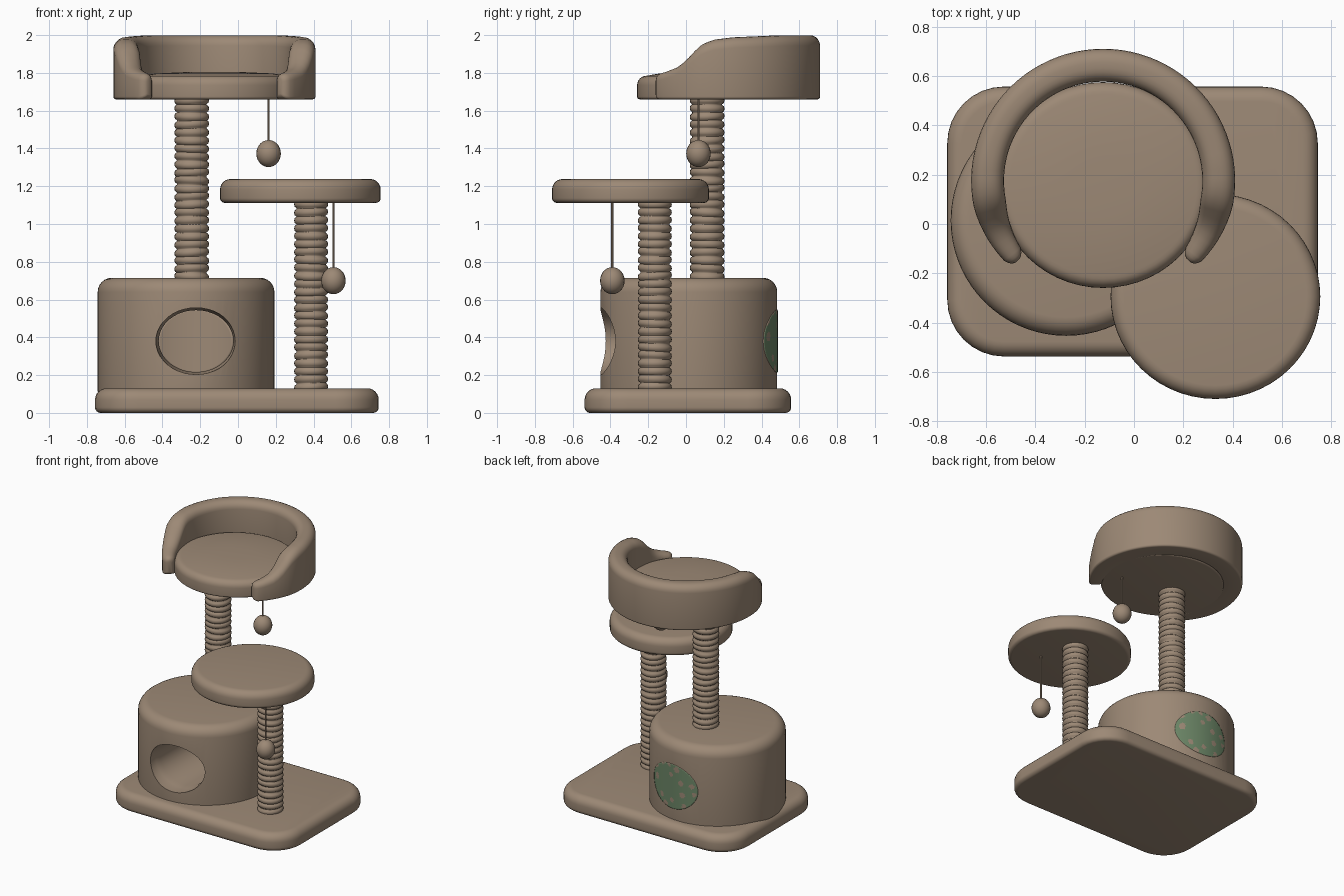
import bpy, bmesh, math, random
from math import sin, cos, pi, radians

if "Cube" in bpy.data.objects:
    bpy.data.objects.remove(bpy.data.objects["Cube"])

random.seed(4)


def material(name, rgb):
    m = bpy.data.materials.new(name)
    m.diffuse_color = (*rgb, 1)
    m.use_nodes = True
    m.node_tree.nodes["Principled BSDF"].inputs["Base Color"].default_value = m.diffuse_color
    return m


PLUSH = material("brown plush", (0.335, 0.25, 0.18))
GREEN = material("green fabric", (0.15, 0.24, 0.135))


def finish(name, bm, mats=(PLUSH,), angle=40):
    me = bpy.data.meshes.new(name)
    bm.to_mesh(me)
    bm.free()
    ob = bpy.data.objects.new(name, me)
    bpy.context.collection.objects.link(ob)
    for m in mats:
        me.materials.append(m)
    smooth(ob, angle)
    return ob


def smooth(ob, angle=40):
    for p in ob.data.polygons:
        p.use_smooth = True
    ob.data.set_sharp_from_angle(angle=radians(angle))


def loft(name, rings, angle=40):
    """Skin a list of equal closed rings and cap both ends."""
    bm = bmesh.new()
    vs = [[bm.verts.new(p) for p in r] for r in rings]
    n = len(vs[0])
    for a, b in zip(vs, vs[1:]):
        for i in range(n):
            j = (i + 1) % n
            bm.faces.new((a[i], a[j], b[j], b[i]))
    bm.faces.new(vs[0][::-1])
    bm.faces.new(vs[-1])
    bmesh.ops.recalc_face_normals(bm, faces=bm.faces)
    return finish(name, bm, angle=angle)


def edge_profile(z0, z1, b0, b1, k=6):
    """(inset, z) pairs of an upright wall with rounded lower and upper edges."""
    low = [(b0 * (1 - sin(t)), z0 + b0 * (1 - cos(t))) for t in (pi / 2 * i / k for i in range(k + 1))]
    top = [(b1 * (1 - cos(t)), z1 - b1 * (1 - sin(t))) for t in (pi / 2 * i / k for i in range(k + 1))]
    return low + top


def disc(name, cx, cy, rx, ry, profile, n=56):
    return loft(name, [[(cx + (rx - d) * cos(2 * pi * i / n), cy + (ry - d) * sin(2 * pi * i / n), z)
                        for i in range(n)] for d, z in profile])


# Base board with rounded corners
def round_rect(x0, x1, y0, y1, r, d, z):
    pts = []
    for cx, cy, a0 in ((x1 - r, y1 - r, 0), (x0 + r, y1 - r, 90), (x0 + r, y0 + r, 180), (x1 - r, y0 + r, 270)):
        for i in range(9):
            a = radians(a0 + 90 * i / 8)
            pts.append((cx + (r - d) * cos(a), cy + (r - d) * sin(a), z))
    return pts


loft("base_board", [round_rect(-0.757, 0.745, -0.537, 0.557, 0.23, d, z)
                    for d, z in edge_profile(0, 0.13, 0.03, 0.06)])

# Hideaway house with an oval tunnel
HX, HY, HR = -0.275, 0.015, 0.468
house = disc("hideaway_house", HX, HY, HR, HR, edge_profile(0.11, 0.715, 0.005, 0.075), 72)
OX, OZ, RX, RZ = -0.222, 0.38, 0.215, 0.178
cutter = loft("tunnel_cutter", [[(OX + RX * s * cos(2 * pi * i / 40), y, OZ + RZ * s * sin(2 * pi * i / 40))
                                 for i in range(40)]
                                for y, s in ((-0.6, 1.0), (-0.41, 0.99), (-0.37, 0.96), (-0.33, 0.92), (0.6, 0.92))])
cutter.hide_render = True
mod = house.modifiers.new("tunnel", 'BOOLEAN')
mod.operation = 'DIFFERENCE'
mod.solver = 'EXACT'
mod.object = cutter
bpy.context.view_layer.objects.active = house
bpy.ops.object.modifier_apply(modifier=mod.name)
bpy.data.objects.remove(cutter, do_unlink=True)
smooth(house)

# Spotted fabric panel closing the tunnel at the back
bm = bmesh.new()
spots = []
while len(spots) < 17:
    p = (random.uniform(-0.19, 0.19), random.uniform(-0.16, 0.16))
    if all(math.dist(p, q) > 0.062 for q, _ in spots):
        spots.append((p, random.uniform(0.012, 0.024)))
RINGS, SEGS = 26, 84
grid = []
for k in range(RINGS + 1):
    s = 0.935 * max(k, 0.05) / RINGS
    row = []
    for i in range(SEGS):
        x = OX + RX * s * cos(2 * pi * i / SEGS)
        z = OZ + RZ * s * sin(2 * pi * i / SEGS)
        row.append(bm.verts.new((x, HY + math.sqrt((HR + 0.003) ** 2 - (x - HX) ** 2), z)))
    grid.append(row)
bm.faces.new(grid[0][::-1])
for a, b in zip(grid, grid[1:]):
    for i in range(SEGS):
        j = (i + 1) % SEGS
        f = bm.faces.new((a[i], a[j], b[j], b[i]))
        c = f.calc_center_median()
        if any(math.dist((c.x - OX, c.z - OZ), q) < r for q, r in spots):
            f.material_index = 1
panel = finish("back_panel", bm, (GREEN, PLUSH))
sol = panel.modifiers.new("thickness", 'SOLIDIFY')
sol.thickness = 0.014
sol.offset = -1
sol.material_offset = 1
sol.material_offset_rim = 1


# Rope-wound posts
def post(name, cx, cy, r, z0, z1):
    turns = round((z1 - z0) / 0.042)
    p = (z1 - z0) / turns
    rings = []
    for t in range(turns):
        tilt = random.uniform(-0.06, 0.06)
        for f, d in ((0.02, 0.013), (0.2, 0.003), (0.5, 0), (0.8, 0.003), (0.98, 0.013)):
            rings.append([(cx + (r - d) * cos(a), cy + (r - d) * sin(a),
                           z0 + p * (t + f) + tilt * r * cos(a + t))
                          for a in (2 * pi * i / 28 for i in range(28))])
    return loft(name, rings, 60)


post("tall_post", -0.245, 0.112, 0.092, 0.70, 1.675)
post("short_post", 0.387, -0.165, 0.09, 0.115, 1.125)

# Middle round platform
disc("middle_platform", 0.33, -0.294, 0.425, 0.415, edge_profile(1.112, 1.238, 0.025, 0.055))

# Top bed: cushion floor and curved backrest
BX, BY = -0.125, 0.175
disc("bed_floor", BX, 0.158, 0.43, 0.417, edge_profile(1.66, 1.785, 0.015, 0.05) + [(0.12, 1.797), (0.3, 1.805)])


def wall_top(y):
    keys = ((-0.3, 1.785), (-0.13, 1.80), (-0.04, 1.835), (0.02, 1.89), (0.07, 1.945),
            (0.14, 1.975), (0.25, 1.988), (0.5, 1.998), (0.8, 2.0))
    for (a, za), (b, zb) in zip(keys, keys[1:]):
        if y <= b:
            return za + (zb - za) * (y - a) / (b - a)


def wall_section(deg, shrink):
    a = radians(deg)
    tip = max(0, 1 - min(deg + 40, 220 - deg) / 28)
    ri, ro = 0.402 + 0.03 * tip, 0.535 - 0.02 * tip
    z0, z1 = 1.66, wall_top(BY + 0.5 * sin(a))
    cr, cz = (ri + ro) / 2, (z0 + z1) / 2
    pts = []
    for r, z, b, q in ((ro, z1, 0.055, 0), (ri, z1, 0.055, 90), (ri, z0, 0.01, 180), (ro, z0, 0.015, 270)):
        b = min(b, (ro - ri) * 0.45)
        for i in range(6):
            t = radians(q + 18 * i)
            pr = r + (b if r == ri else -b) + b * cos(t)
            pz = z + (b if z == z0 else -b) + b * sin(t)
            pr, pz = cr + (pr - cr) * shrink, cz + (pz - cz) * (0.5 + 0.5 * shrink)
            pts.append((BX + pr * cos(a), BY + pr * sin(a), pz))
    return pts


ends = ((-43, 0.3), (-42.4, 0.6), (-41, 0.85))
sections = list(ends) + [(-39 + 258 * i / 64, 1) for i in range(65)] + [(180 - d, s) for d, s in reversed(ends)]
loft("bed_backrest", [wall_section(d, s) for d, s in sections], 60)


# Hanging toy balls on strings
def hanging_ball(name, x, y, z, top):
    bm = bmesh.new()
    bmesh.ops.create_uvsphere(bm, u_segments=20, v_segments=14, radius=0.065)
    for v in bm.verts:
        v.co = (v.co.x + x, v.co.y + y, v.co.z * 1.1 + z)
    finish(name, bm)
    disc(name + "_string", x, y, 0.006, 0.006, [(0, z + 0.05), (0, top)], 8)


hanging_ball("upper_ball", 0.162, 0.066, 1.373, 1.67)
hanging_ball("lower_ball", 0.505, -0.39, 0.70, 1.12)
